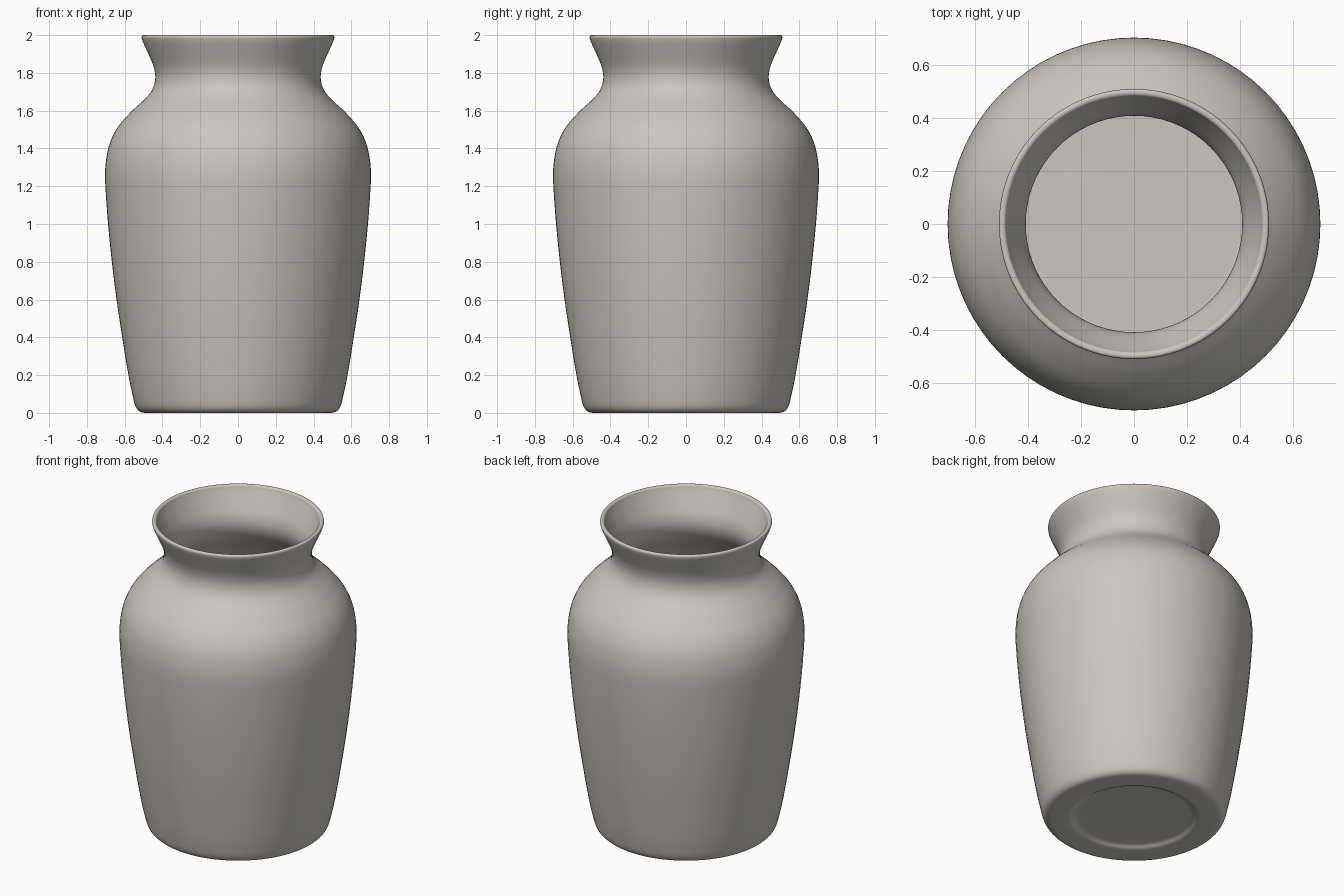
import bpy, bmesh, math
from mathutils import Vector

if "Cube" in bpy.data.objects:
    bpy.data.objects.remove(bpy.data.objects["Cube"])

SEGMENTS = 72
STEPS = 4

# Half-profile (radius, height): underside recess, outer wall, lip, inner wall, floor
underside = [(0.0, 0.02), (0.2, 0.02), (0.335, 0.02), (0.355, 0.015), (0.375, 0.004),
             (0.40, 0.0), (0.49, 0.0), (0.52, 0.007), (0.54, 0.03)]
outer = [(0.555, 0.08), (0.58, 0.2), (0.613, 0.4), (0.643, 0.6), (0.668, 0.8),
         (0.688, 1.0), (0.701, 1.18), (0.704, 1.27), (0.697, 1.35), (0.678, 1.43),
         (0.638, 1.51), (0.565, 1.595), (0.495, 1.66), (0.455, 1.71), (0.438, 1.77),
         (0.446, 1.83), (0.47, 1.89), (0.497, 1.95)]
lip = [(0.51, 1.985), (0.507, 1.997), (0.497, 2.0), (0.486, 1.995), (0.48, 1.98)]
inner = [(0.467, 1.95), (0.44, 1.89), (0.416, 1.83), (0.409, 1.77), (0.425, 1.71),
         (0.468, 1.645), (0.54, 1.575), (0.61, 1.495), (0.648, 1.42), (0.667, 1.35),
         (0.674, 1.27), (0.671, 1.18), (0.658, 1.0), (0.638, 0.8), (0.613, 0.6),
         (0.583, 0.4), (0.55, 0.2), (0.527, 0.1), (0.50, 0.06), (0.46, 0.05),
         (0.2, 0.05), (0.0, 0.05)]
profile = [Vector((r, 0, z)) for r, z in underside + outer + lip + inner]


def smooth_curve(pts, steps):
    """Hermite curve through the points, with tangents limited by the shorter neighbour."""
    tangents = []
    for i in range(len(pts)):
        a, b = pts[max(i - 1, 0)], pts[min(i + 1, len(pts) - 1)]
        tangents.append((b - a).normalized())
    tangents[0] = Vector((1, 0, 0))
    tangents[-1] = Vector((-1, 0, 0))
    out = []
    for i in range(len(pts) - 1):
        p, q = pts[i], pts[i + 1]
        length = (q - p).length
        m0, m1 = tangents[i] * length, tangents[i + 1] * length
        for k in range(steps):
            t = k / steps
            out.append(p * (2*t**3 - 3*t**2 + 1) + m0 * (t**3 - 2*t**2 + t)
                       + q * (3*t**2 - 2*t**3) + m1 * (t**3 - t**2))
    out.append(pts[-1])
    for v in out:
        v.z = min(max(v.z, 0.0), 2.0)
        v.x = max(v.x, 0.0)
    return out


# Vase body, turned around z
bm = bmesh.new()
verts = [bm.verts.new(p) for p in smooth_curve(profile, STEPS)]
edges = [bm.edges.new(pair) for pair in zip(verts, verts[1:])]
bmesh.ops.spin(bm, geom=verts + edges, cent=(0, 0, 0), axis=(0, 0, 1),
               angle=math.tau, steps=SEGMENTS, use_duplicate=False)
bmesh.ops.remove_doubles(bm, verts=bm.verts[:], dist=0.0002)
bmesh.ops.recalc_face_normals(bm, faces=bm.faces[:])
mesh = bpy.data.meshes.new("vase")
bm.to_mesh(mesh)
bm.free()

# Plain warm grey clay
clay = bpy.data.materials.new("warm grey clay")
clay.diffuse_color = (0.60, 0.57, 0.52, 1)
clay.use_nodes = True
clay.node_tree.nodes["Principled BSDF"].inputs["Base Color"].default_value = clay.diffuse_color
mesh.materials.append(clay)

vase = bpy.data.objects.new("vase", mesh)
bpy.context.collection.objects.link(vase)
bpy.context.view_layer.objects.active = vase
vase.select_set(True)
bpy.ops.object.shade_smooth()
